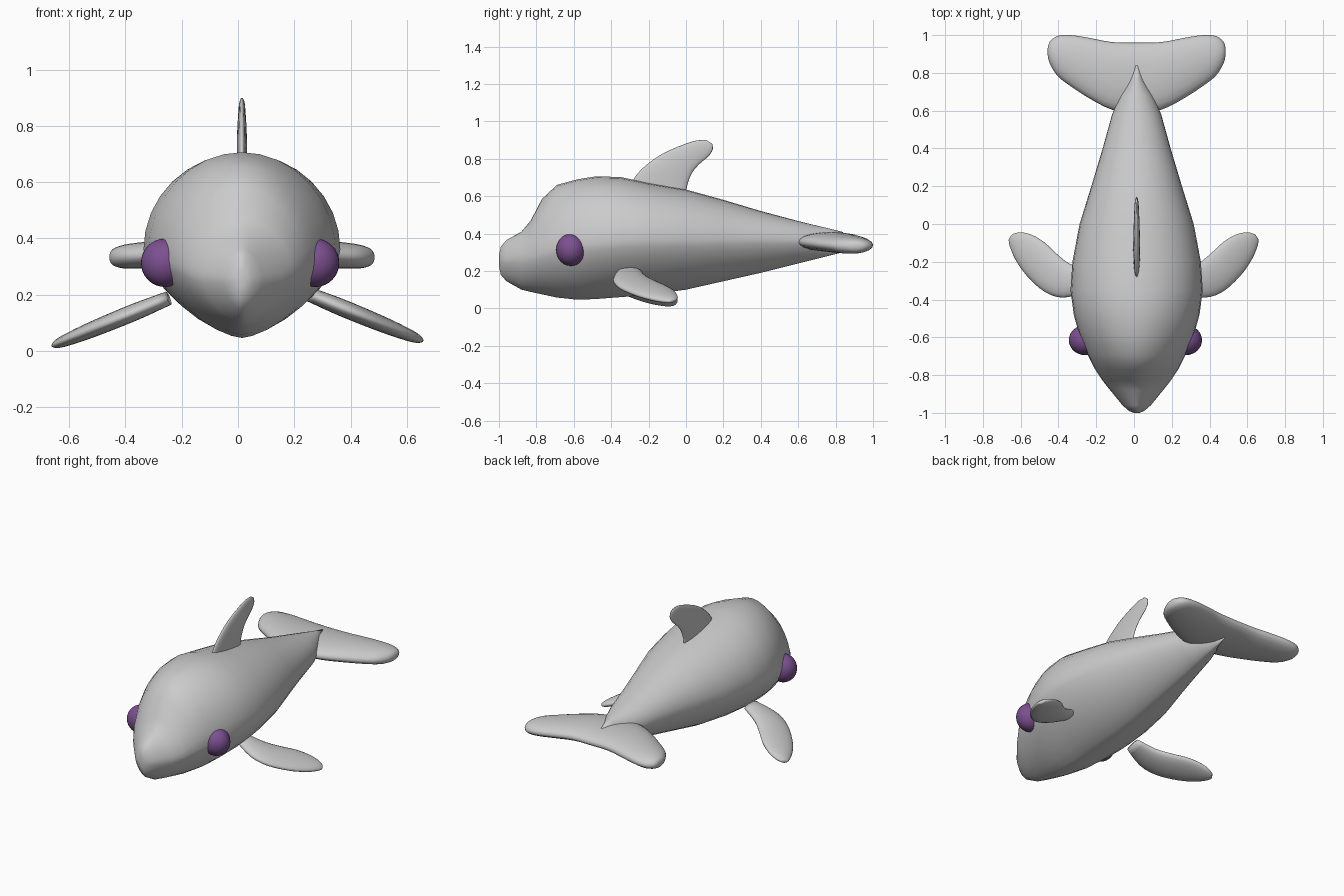
import bpy, bmesh, math
from mathutils import Vector

if "Cube" in bpy.data.objects:
    bpy.data.objects.remove(bpy.data.objects["Cube"])

CX = 0.014  # body midline


def catmull(rows, steps):
    """Smoothly resample a list of equal-length number rows."""
    out = []
    for i in range(len(rows) - 1):
        quad = zip(rows[max(i - 1, 0)], rows[i], rows[i + 1], rows[min(i + 2, len(rows) - 1)])
        quad = list(quad)
        for s in range(steps):
            t = s / steps
            out.append([0.5 * (2 * b + (c - a) * t + (2 * a - 5 * b + 4 * c - d) * t * t
                               + (3 * b - a - 3 * c + d) * t ** 3) for a, b, c, d in quad])
    out.append(list(rows[-1]))
    return out


def loft(name, rings):
    """Skin a list of point rings and cap both ends."""
    bm = bmesh.new()
    loops = [[bm.verts.new(p) for p in ring] for ring in rings]
    n = len(loops[0])
    for a, b in zip(loops, loops[1:]):
        for i in range(n):
            j = (i + 1) % n
            bm.faces.new((a[i], a[j], b[j], b[i]))
    bm.faces.new(loops[0])
    bm.faces.new(loops[-1])
    bmesh.ops.recalc_face_normals(bm, faces=bm.faces)
    mesh = bpy.data.meshes.new(name)
    bm.to_mesh(mesh)
    bm.free()
    mesh.polygons.foreach_set("use_smooth", [True] * len(mesh.polygons))
    obj = bpy.data.objects.new(name, mesh)
    bpy.context.collection.objects.link(obj)
    return obj


def blade(name, rows, normal, steps=3, n=20):
    """Fin from rows of leading point, trailing point, half thickness."""
    normal = Vector(normal).normalized()
    rings = []
    for r in catmull(rows, steps):
        lead, trail = Vector(r[:3]), Vector(r[3:6])
        mid, half = (lead + trail) / 2, (trail - lead) / 2
        rings.append([mid + half * math.cos(a) + normal * r[6] * math.sin(a)
                      for a in (2 * math.pi * k / n for k in range(n))])
    return loft(name, rings)


# Body: y, top z, bottom z, widest z, half width
sections = [
    (-1.0, 0.285, 0.225, 0.255, 0.015), (-0.99, 0.33, 0.18, 0.255, 0.04),
    (-0.96, 0.365, 0.145, 0.255, 0.075), (-0.88, 0.41, 0.10, 0.26, 0.14),
    (-0.83, 0.47, 0.088, 0.275, 0.18), (-0.77, 0.585, 0.075, 0.30, 0.22),
    (-0.69, 0.66, 0.058, 0.32, 0.26), (-0.58, 0.69, 0.046, 0.34, 0.305),
    (-0.48, 0.706, 0.05, 0.35, 0.333), (-0.35, 0.702, 0.06, 0.36, 0.35),
    (-0.2, 0.67, 0.072, 0.365, 0.34), (0.0, 0.635, 0.10, 0.365, 0.302),
    (0.2, 0.58, 0.145, 0.365, 0.24), (0.4, 0.52, 0.19, 0.365, 0.18),
    (0.58, 0.472, 0.235, 0.36, 0.13), (0.68, 0.447, 0.26, 0.36, 0.09),
    (0.76, 0.428, 0.28, 0.36, 0.045), (0.84, 0.408, 0.30, 0.355, 0.012),
]
rings = []
for y, top, bottom, mid, w in sections:
    e_top = 1.65 + 0.35 * min(1, (y + 1) / 0.55)
    ring = []
    for k in range(32):
        a = 2 * math.pi * k / 32
        c, s = math.cos(a), math.sin(a)
        e = e_top if s >= 0 else 1.55
        h = top - mid if s >= 0 else mid - bottom
        ring.append((CX + math.copysign(abs(c) ** (2 / e), c) * w, y,
                     mid + math.copysign(abs(s) ** (2 / e), s) * h))
    rings.append(ring)
loft("body", rings)

# Tail fluke: offset from midline, front y, back y, z, half thickness
half = [(0.0, 0.59, 0.96, 0.355, 0.052), (0.13, 0.605, 0.963, 0.355, 0.052),
        (0.25, 0.665, 0.985, 0.348, 0.05), (0.35, 0.73, 1.0, 0.34, 0.047),
        (0.42, 0.785, 0.995, 0.335, 0.042), (0.46, 0.85, 0.965, 0.333, 0.028),
        (0.471, 0.895, 0.93, 0.333, 0.008)]
span = [(-x, *r) for x, *r in half[:0:-1]] + half
blade("tail_fluke", [(CX + x, f, z, CX + x, b, z, t) for x, f, b, z, t in span], (0, 0, 1))

# Dorsal fin: leading y, z, trailing y, z, half thickness
dorsal = [(-0.31, 0.61, 0.0, 0.58, 0.018), (-0.28, 0.69, 0.005, 0.65, 0.018),
          (-0.22, 0.76, 0.03, 0.72, 0.018), (-0.12, 0.83, 0.07, 0.77, 0.016),
          (-0.01, 0.877, 0.122, 0.815, 0.013), (0.06, 0.898, 0.143, 0.85, 0.01),
          (0.11, 0.899, 0.14, 0.88, 0.004)]
blade("dorsal_fin", [(CX, a, b, CX, c, d, t) for a, b, c, d, t in dorsal], (1, 0, 0))

# Flippers: leading x, y, trailing x, y, half thickness
flipper = [(0.25, -0.36, 0.24, -0.25, 0.025), (0.37, -0.39, 0.34, -0.21, 0.03),
           (0.47, -0.36, 0.41, -0.155, 0.03), (0.565, -0.275, 0.475, -0.095, 0.028),
           (0.625, -0.19, 0.54, -0.057, 0.024), (0.655, -0.12, 0.60, -0.044, 0.018),
           (0.661, -0.085, 0.64, -0.053, 0.008)]
for side, label, drop in ((1, "right", 0.0), (-1, "left", 0.018)):
    def height(x):
        return 0.195 - 0.41 * (x - 0.27) - drop
    rows = [(side * a - 0.002, b, height(a), side * c - 0.002, d, height(c), t)
            for a, b, c, d, t in flipper]
    blade(label + "_flipper", rows, (side * 0.41, 0, 1))

# Eyes
purple = bpy.data.materials.new("eye_purple")
purple.diffuse_color = (0.20, 0.08, 0.28, 1)
purple.use_nodes = True
purple.node_tree.nodes["Principled BSDF"].inputs["Base Color"].default_value = purple.diffuse_color
for label, x in (("right", 0.275), ("left", -0.26)):
    bpy.ops.mesh.primitive_uv_sphere_add(segments=32, ring_count=16, location=(x, -0.615, 0.313))
    eye = bpy.context.object
    eye.name = label + "_eye"
    eye.scale = (0.085, 0.079, 0.086)
    bpy.ops.object.shade_smooth()
    eye.data.materials.append(purple)
